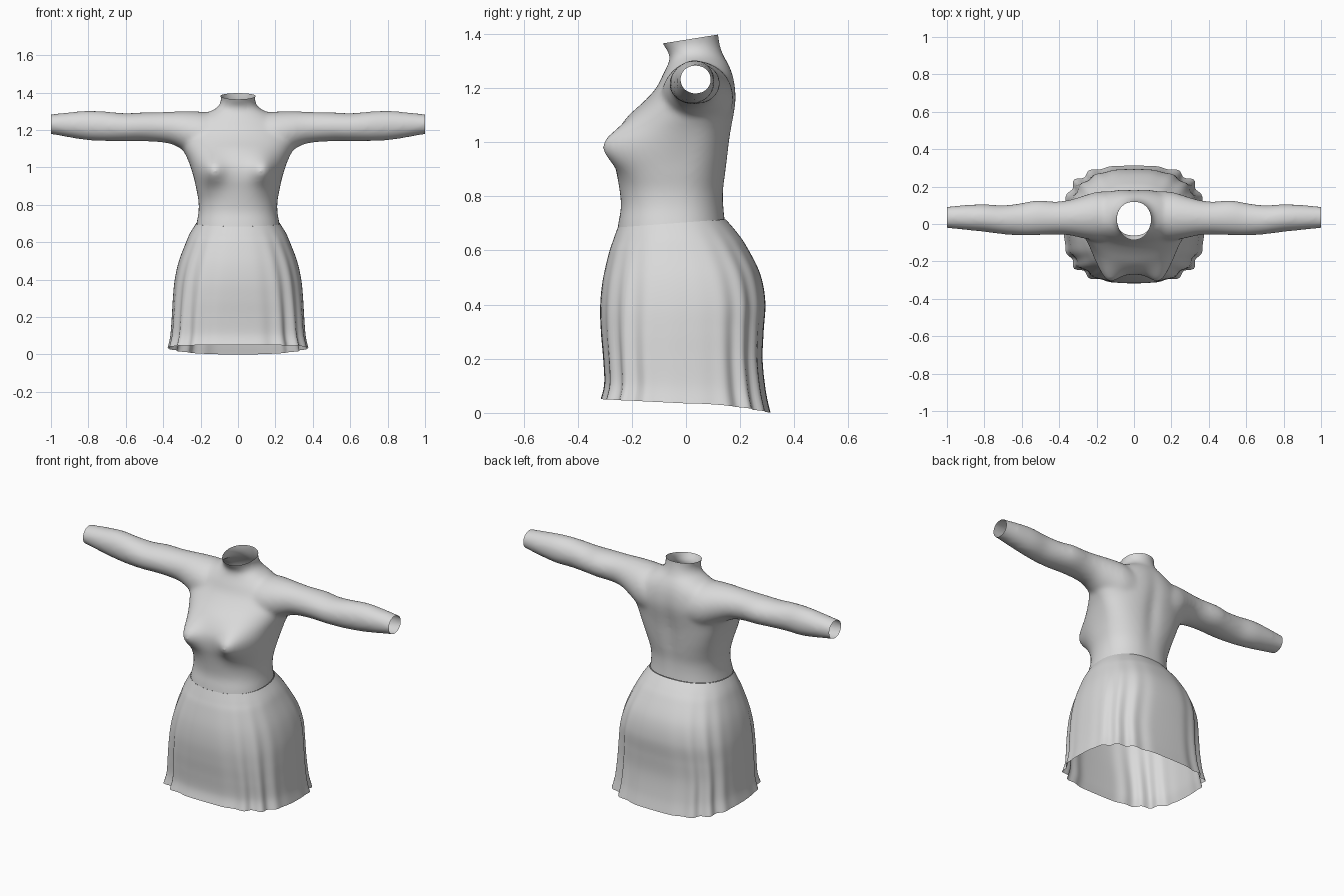
import bpy, bmesh, math
from mathutils import Vector

cube = bpy.data.objects.get("Cube")
if cube:
    bpy.data.objects.remove(cube, do_unlink=True)

cloth = bpy.data.materials.new("light grey cloth")
cloth.use_nodes = True
grey = (0.7, 0.7, 0.7, 1)
cloth.diffuse_color = grey
cloth.node_tree.nodes["Principled BSDF"].inputs["Base Color"].default_value = grey


def bump(value, centre, width):
    return math.exp(-((value - centre) / width) ** 2)


def resample(rows, steps):
    """Smooth curve through table rows."""
    out = []
    for i in range(len(rows) - 1):
        a, b, c, d = (rows[max(0, min(len(rows) - 1, i + k))] for k in (-1, 0, 1, 2))
        for s in range(steps):
            t = s / steps
            out.append([q + 0.5 * t * (r - p + t * (2 * p - 5 * q + 4 * r - u
                        + t * (3 * (q - r) + u - p)))
                        for p, q, r, u in zip(a, b, c, d)])
    return out + [list(rows[-1])]


def oval(half, front, back, mid, power, count):
    """Rounded-box outline with separate front and back depth."""
    pts = []
    for i in range(count):
        a = math.tau * i / count
        c, s = math.cos(a), math.sin(a)
        x = half * math.copysign(abs(c) ** (2 / power), c)
        depth = back - mid if s > 0 else mid - front
        pts.append((a, x, mid + depth * math.copysign(abs(s) ** (2 / power), s)))
    return pts


def loft(bm, rings, caps):
    loops = [[bm.verts.new(p) for p in ring] for ring in rings]
    for low, high in zip(loops, loops[1:]):
        for i in range(len(low)):
            j = (i + 1) % len(low)
            bm.faces.new((low[i], low[j], high[j], high[i]))
    if caps:
        bm.faces.new(loops[0])
        bm.faces.new(loops[-1])


def finish(name, bm):
    bmesh.ops.recalc_face_normals(bm, faces=bm.faces)
    for face in bm.faces:
        face.smooth = True
    mesh = bpy.data.meshes.new(name)
    bm.to_mesh(mesh)
    bm.free()
    mesh.materials.append(cloth)
    obj = bpy.data.objects.new(name, mesh)
    bpy.context.collection.objects.link(obj)
    return obj


# Bodice trunk: height, half width, front, back, widest depth, roundness
trunk_rows = [
    (0.62, .235, -.26, .15, -.05, 2.3), (0.70, .222, -.25, .145, -.05, 2.3),
    (0.76, .211, -.24, .14, -.04, 2.3), (0.82, .211, -.245, .14, -.03, 2.3),
    (0.88, .222, -.255, .148, -.02, 2.4), (0.94, .235, -.267, .155, 0, 2.5),
    (1.00, .253, -.267, .162, .02, 2.4), (1.05, .272, -.247, .17, .03, 2.2),
    (1.10, .297, -.21, .18, .04, 2), (1.15, .31, -.155, .187, .04, 2),
    (1.20, .29, -.11, .185, .04, 2), (1.25, .24, -.085, .175, .04, 2),
    (1.29, .17, -.065, .158, .04, 2), (1.32, .112, -.06, .14, .035, 2),
    (1.36, .09, -.085, .126, .03, 2), (1.40, .098, -.105, .12, .02, 2),
    (1.45, .1, -.11, .12, .02, 2)]

bm = bmesh.new()
rings = []
for z, *shape in resample(trunk_rows, 4):
    ring = []
    for a, x, y in oval(*shape, 96):
        if math.sin(a) < 0:   # bust
            y -= .068 * bump(abs(x), .14, .065) * bump(z, .985, .075)
        else:                 # spine groove
            y -= .012 * bump(x, 0, .04) * bump(z, 1.03, .22)
        ring.append((x, y, z))
    rings.append(ring)
loft(bm, rings, True)

# Sleeves: distance out, top, bottom, front, back
sleeve_rows = [
    (.12, 1.29, 1.02, -.09, .175), (.20, 1.298, 1.04, -.09, .172),
    (.28, 1.30, 1.085, -.075, .148), (.35, 1.298, 1.122, -.06, .128),
    (.42, 1.296, 1.135, -.056, .12), (.52, 1.294, 1.14, -.06, .126),
    (.60, 1.29, 1.14, -.062, .112), (.70, 1.298, 1.141, -.055, .1),
    (.80, 1.303, 1.145, -.042, .106), (.90, 1.295, 1.16, -.032, .102),
    (1.0, 1.284, 1.178, -.022, .093), (1.06, 1.28, 1.185, -.02, .09)]
for side in (-1, 1):
    rings = []
    for x, top, bottom, front, back in resample(sleeve_rows, 4):
        height = (top - bottom) / 2
        rings.append([(side * x, y, bottom + height + v)
                      for _, v, y in oval(height, front, back, (front + back) / 2, 2, 40)])
    loft(bm, rings, True)
solid = finish("bodice_solid", bm)

# Fuse trunk and sleeves into one soft surface
remesh = solid.modifiers.new("fuse", 'REMESH')
remesh.mode = 'VOXEL'
remesh.voxel_size = 0.011
smooth = solid.modifiers.new("soften", 'SMOOTH')
smooth.factor = 0.5
smooth.iterations = 14
bpy.context.view_layer.update()
graph = bpy.context.evaluated_depsgraph_get()
fused = bpy.data.meshes.new_from_object(solid.evaluated_get(graph))
bpy.data.objects.remove(solid, do_unlink=True)

# Cut open the neck, cuffs and waist
bm = bmesh.new()
bm.from_mesh(fused)
bpy.data.meshes.remove(fused)
waist_tilt = 0.075
for point, normal in (((0, 0, 1.378), (0, -.16, 1)),
                      ((1, 0, 0), (1, 0, 0)), ((-1, 0, 0), (-1, 0, 0)),
                      ((0, -.05, .70), (0, waist_tilt, -1))):
    bmesh.ops.bisect_plane(bm, geom=bm.verts[:] + bm.edges[:] + bm.faces[:],
                           plane_co=point, plane_no=Vector(normal).normalized(),
                           clear_outer=True)
finish("bodice", bm)

# Skirt: height, half width, front, back, widest depth, roundness
skirt_rows = [
    (.70, .224, -.252, .147, -.05, 2.3), (.65, .255, -.27, .188, -.04, 2.3),
    (.60, .277, -.286, .222, -.03, 2.4), (.50, .315, -.308, .273, -.01, 2.5),
    (.40, .338, -.317, .293, 0, 2.6), (.30, .348, -.314, .287, 0, 2.7),
    (.20, .354, -.306, .283, 0, 2.8), (.10, .362, -.302, .295, 0, 2.8),
    (.035, .376, -.315, .312, 0, 2.8)]
bm = bmesh.new()
rings = []
for z, *shape in resample(skirt_rows, 7):
    drop = min(1, (.70 - z) / .665)
    ring = []
    for a, x, y in oval(*shape, 160):
        # Folds gather at the four corners and deepen towards the hem
        corner = math.sin(2 * a) ** 2
        fold = 1 + .035 * drop * corner * math.cos(18 * a)
        tilt = waist_tilt * (y + .05) * (1 - drop)
        hem = drop ** 3 * (.015 * max(0, -y / .3) - .032 * max(0, y / .3) ** 2)
        ring.append((x * fold, y * fold, z + tilt + hem))
    rings.append(ring)
loft(bm, rings, False)
finish("skirt", bm)
